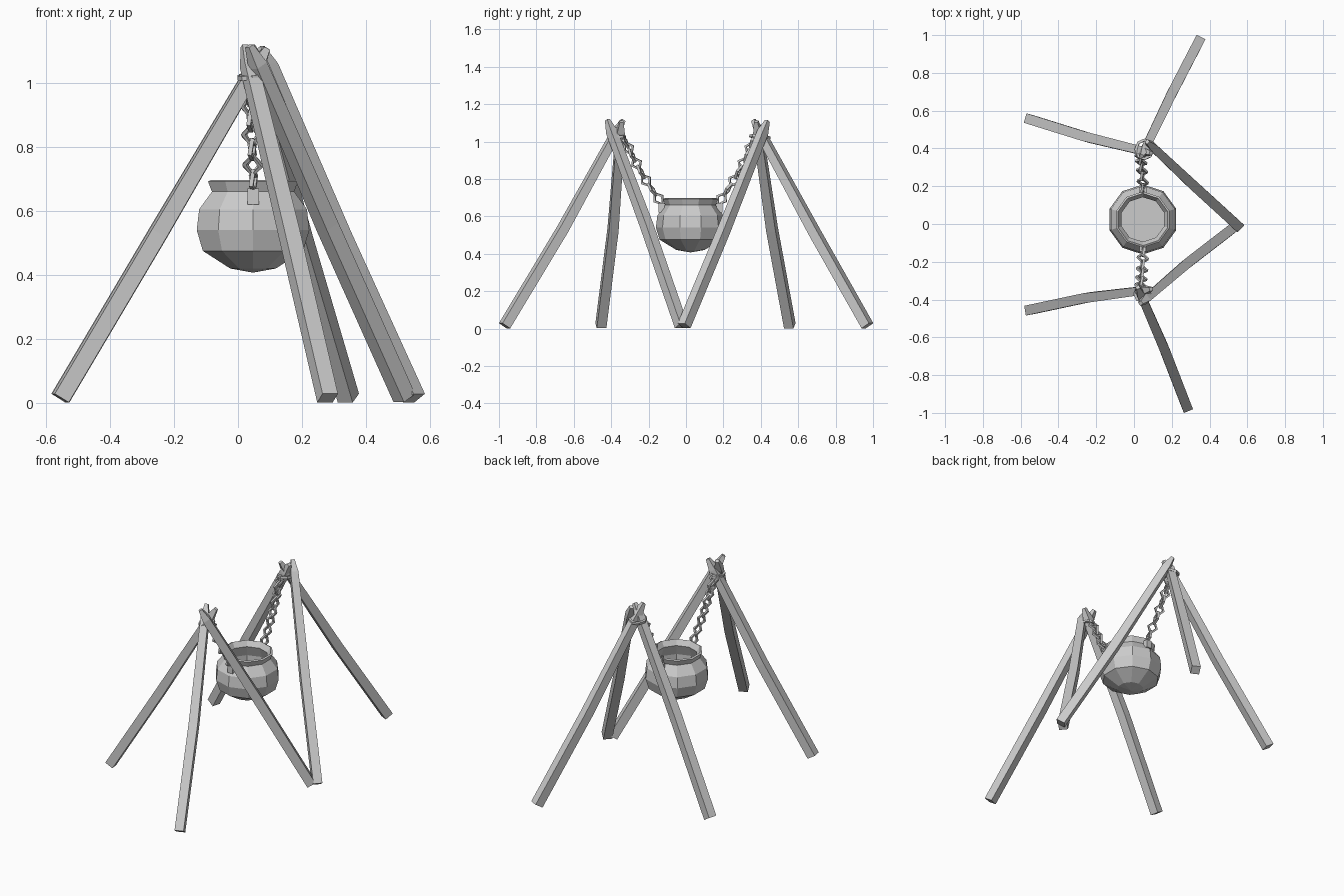
import bpy, bmesh, math
from mathutils import Vector, Matrix

cube = bpy.data.objects.get("Cube")
if cube:
    bpy.data.objects.remove(cube)

grey = bpy.data.materials.new("plain_grey")
grey.use_nodes = True
COLOUR = (0.6, 0.6, 0.6, 1)
grey.diffuse_color = COLOUR
grey.node_tree.nodes["Principled BSDF"].inputs["Base Color"].default_value = COLOUR


def finish(name, bm):
    bmesh.ops.recalc_face_normals(bm, faces=bm.faces)
    mesh = bpy.data.meshes.new(name)
    bm.to_mesh(mesh)
    bm.free()
    mesh.materials.append(grey)
    obj = bpy.data.objects.new(name, mesh)
    bpy.context.collection.objects.link(obj)


def bridge(bm, a, b):
    for i in range(len(a)):
        j = (i + 1) % len(a)
        bm.faces.new((a[i], a[j], b[j], b[i]))


def pole(name, foot, mid, top):
    """Squared, slightly bent pole with a whittled tip."""
    foot, mid, top = Vector(foot), Vector(mid), Vector(top)
    axis = (top - foot).normalized()
    side = axis.cross(Vector((0, 0, 1))).normalized()
    up = side.cross(axis)
    stations = [(foot, 0.026), (mid, 0.026), (top - axis * 0.07, 0.022), (top, 0.01)]
    bm = bmesh.new()
    rings = [[bm.verts.new(p + side * sx * h + up * sy * h)
              for sx, sy in ((-1, -1), (1, -1), (1, 1), (-1, 1))] for p, h in stations]
    for a, b in zip(rings, rings[1:]):
        bridge(bm, a, b)
    bm.faces.new(rings[0])
    bm.faces.new(rings[-1])
    finish(name, bm)


def ring_link(name, centre, x_axis, y_axis, length, width, wire, sides):
    """Faceted closed ring lying in the plane of two axes."""
    x, y = Vector(x_axis).normalized(), Vector(y_axis).normalized()
    n = x.cross(y)
    bm = bmesh.new()
    rings = []
    for i in range(sides):
        t = math.tau * i / sides
        out = x * math.cos(t) * length + y * math.sin(t) * width
        direction = out.normalized()
        rings.append([bm.verts.new(Vector(centre) + out + direction * wire * a + n * wire * b)
                      for a, b in ((-1, -1), (1, -1), (1, 1), (-1, 1))])
    for i in range(sides):
        bridge(bm, rings[i], rings[(i + 1) % sides])
    finish(name, bm)


# Two tripods of poles: foot, bend, tip
pole("front_side_pole", (-0.555, -0.455, 0.015), (-0.25, -0.39, 0.53), (0.09, -0.345, 1.108))
pole("front_outer_pole", (0.28, -0.97, 0.015), (0.16, -0.66, 0.53), (0.02, -0.335, 1.115))
pole("front_inner_pole", (0.52, -0.025, 0.015), (0.28, -0.21, 0.55), (0.035, -0.42, 1.115))
pole("back_side_pole", (-0.555, 0.555, 0.015), (-0.25, 0.46, 0.53), (0.09, 0.375, 1.108))
pole("back_outer_pole", (0.345, 0.97, 0.015), (0.2, 0.69, 0.51), (0.04, 0.36, 1.115))
pole("back_inner_pole", (0.55, -0.01, 0.015), (0.32, 0.2, 0.52), (0.07, 0.435, 1.11))

# Lashings where the poles cross
ring_link("front_lashing", (0.045, -0.37, 1.02), (1, 0, 0.1), (0, 1, 0.1), 0.04, 0.042, 0.007, 8)
ring_link("back_lashing", (0.055, 0.395, 1.025), (1, 0, 0.1), (0, 1, -0.1), 0.045, 0.05, 0.007, 8)

# Hollow pot: outside from base to rim, then down the inside
profile = [(0.075, 0.42), (0.165, 0.475), (0.185, 0.54), (0.177, 0.605), (0.135, 0.66),
           (0.148, 0.692), (0.138, 0.697), (0.118, 0.665),
           (0.145, 0.6), (0.145, 0.5), (0.118, 0.465)]
SIDES = 10
POT = Vector((0.047, 0.024, 0))
bm = bmesh.new()
rings = [[bm.verts.new(POT + Vector((r * math.cos(math.tau * (i + 0.5) / SIDES),
                                     r * math.sin(math.tau * (i + 0.5) / SIDES), z)))
          for i in range(SIDES)] for r, z in profile]
for a, b in zip(rings, rings[1:]):
    bridge(bm, a, b)
base = bm.verts.new(POT + Vector((0, 0, 0.407)))
for i in range(SIDES):
    bm.faces.new((base, rings[0][i], rings[0][(i + 1) % SIDES]))
bm.faces.new(rings[-1])
finish("pot", bm)

# Ears on the pot and hanging chains
chains = {"front": [(-0.335, 1.02), (-0.285, 0.92), (-0.22, 0.8), (-0.13, 0.67)],
          "back": [(0.365, 1.02), (0.325, 0.92), (0.26, 0.8), (0.175, 0.67)]}
LINKS = 8
for label, pts in chains.items():
    sign = -1 if label == "front" else 1
    bm = bmesh.new()
    bmesh.ops.create_cube(bm, size=1, matrix=Matrix.Translation(
        (0.047, 0.024 + sign * 0.155, 0.645)) @ Matrix.Diagonal((0.036, 0.03, 0.05, 1)))
    finish(label + "_ear", bm)
    path = [Vector((0.05, y, z)) for y, z in pts]
    for i in range(LINKS):
        u = (i + 0.5) / LINKS * (len(path) - 1)
        k = int(u)
        along = (path[k + 1] - path[k]).normalized()
        centre = path[k].lerp(path[k + 1], u - k)
        centre.x = 0.035 + 0.015 * i / LINKS
        across = along.cross(Vector((1, 0, 0))).normalized()
        # Alternate links turn a quarter about the chain
        spin = Matrix.Rotation(math.radians(15 + 90 * ((i + 1) % 2)), 3, along)
        ring_link(f"{label}_chain_link_{i + 1}", centre, along, spin @ across,
                  0.036, 0.026, 0.0065, 4)
